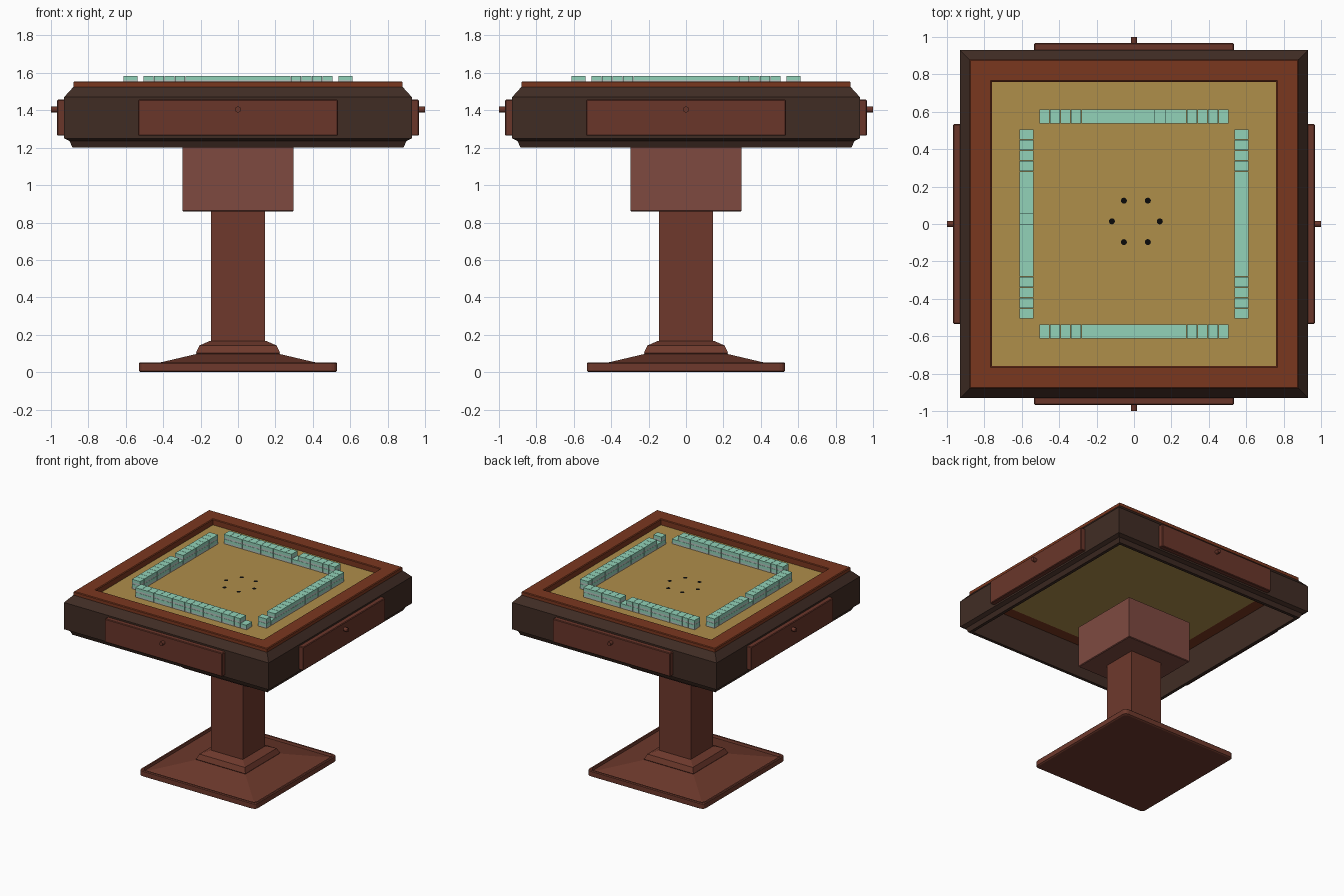
import bpy, bmesh, math
from mathutils import Matrix, Vector

if "Cube" in bpy.data.objects:
    bpy.data.objects.remove(bpy.data.objects["Cube"])


def mat(name, hexcol):
    m = bpy.data.materials.new(name)
    rgb = [int(hexcol[i:i + 2], 16) / 255 for i in (0, 2, 4)]
    m.diffuse_color = [((c + 0.055) / 1.055) ** 2.4 if c > 0.04 else c / 12.92 for c in rgb] + [1]
    m.use_nodes = True
    m.node_tree.nodes["Principled BSDF"].inputs["Base Color"].default_value = m.diffuse_color
    return m


DARK = mat("dark_wood", "402C24")
TRIM = mat("trim_wood", "7A371F")
DRAWER = mat("drawer_wood", "6A362A")
COLUMN = mat("column_wood", "6E392C")
BLOCK = mat("light_wood", "7E4A40")
FELT = mat("felt", "AF8E4A")
GREEN = mat("tile_green", "92D2B8")
PALE = mat("tile_pale", "B4C4BE")
BLACK = mat("black", "0A0A0A")


def finish(name, bm, *mats):
    bmesh.ops.recalc_face_normals(bm, faces=bm.faces)
    me = bpy.data.meshes.new(name)
    bm.to_mesh(me)
    bm.free()
    ob = bpy.data.objects.new(name, me)
    bpy.context.collection.objects.link(ob)
    for m in mats:
        me.materials.append(m)
    return ob


def square_loft(name, profile, m, closed=False, radius=0.0):
    """Skin square rings given as (half width, z); closed makes a frame, otherwise the ends are capped."""
    bm = bmesh.new()
    rings = []
    for h, z in profile:
        ring = []
        for k in range(4):
            for j in range(4 if radius else 1):
                a = math.radians(k * 90 + (j * 30 if radius else 45))
                s = [(1, 1), (-1, 1), (-1, -1), (1, -1)][k]
                ring.append(bm.verts.new((s[0] * (h - radius) + radius * math.cos(a),
                                          s[1] * (h - radius) + radius * math.sin(a), z)))
        rings.append(ring)
    n = len(rings[0])
    pairs = list(zip(rings, rings[1:])) + ([(rings[-1], rings[0])] if closed else [])
    for a, b in pairs:
        for i in range(n):
            bm.faces.new((a[i], a[(i + 1) % n], b[(i + 1) % n], b[i]))
    if not closed:
        bm.faces.new(rings[0])
        bm.faces.new(rings[-1])
    return finish(name, bm, m)


def add_box(bm, x0, x1, y0, y1, z0, z1, rot=Matrix(), index=0):
    size = Vector((x1 - x0, y1 - y0, z1 - z0))
    mid = Vector((x0 + x1, y0 + y1, z0 + z1)) / 2
    r = bmesh.ops.create_cube(bm, size=1, matrix=rot @ Matrix.Translation(mid) @ Matrix.Diagonal(size).to_4x4())
    for f in {f for v in r["verts"] for f in v.link_faces}:
        f.material_index = index


# Pedestal: rimmed foot, stepped collar, column and block
square_loft("foot_plate", [(0.52, 0), (0.53, 0.006), (0.53, 0.046), (0.524, 0.052),
                           (0.512, 0.052), (0.508, 0.032)], COLUMN, radius=0.03)
square_loft("foot_slope", [(0.508, 0.03), (0.222, 0.097), (0.225, 0.102), (0.207, 0.142),
                           (0.2, 0.145), (0.15, 0.167)], COLUMN)
square_loft("column", [(0.145, 0.1), (0.145, 1.3)], COLUMN)
square_loft("column_block", [(0.293, 0.858), (0.298, 0.863), (0.298, 1.2)], BLOCK)

# Table top: hollow dark body, raised trim, felt panel
square_loft("table_body", [(0.86, 1.2), (0.885, 1.2), (0.90, 1.235), (0.93, 1.25), (0.93, 1.47),
                           (0.88, 1.525), (0.86, 1.525)], DARK, closed=True)
square_loft("top_trim", [(0.86, 1.47), (0.88, 1.525), (0.88, 1.55), (0.874, 1.555), (0.766, 1.555),
                         (0.76, 1.55), (0.76, 1.47)], TRIM, closed=True)
square_loft("felt_panel", [(0.76, 1.465), (0.76, 1.507)], FELT)

# Drop holes in the middle of the felt
bm = bmesh.new()
for k in range(6):
    a = math.radians(60 * k)
    bmesh.ops.create_circle(bm, cap_ends=True, segments=16, radius=0.016, matrix=Matrix.Translation(
        (0.01 + 0.128 * math.cos(a), 0.014 + 0.128 * math.sin(a), 1.509)))
holes = finish("centre_holes", bm, BLACK)

# Four sides: drawer, knob and a two-layer wall of tiles
STEP, MISSING = 1.012 / 18, (17, 11, 6, 1)
for k, side in enumerate(("front", "right", "back", "left")):
    rot = Matrix.Rotation(math.radians(90 * k), 4, "Z")
    bm = bmesh.new()
    add_box(bm, -0.534, 0.534, -0.968, -0.92, 1.264, 1.457, rot)
    bmesh.ops.bevel(bm, geom=bm.edges[:], offset=0.005, segments=1, affect="EDGES")
    finish(side + "_drawer", bm, DRAWER)

    bm = bmesh.new()
    bmesh.ops.create_cone(bm, cap_ends=True, segments=12, radius1=0.016, radius2=0.016, depth=0.04,
                          matrix=rot @ Matrix.Translation((0, -0.98, 1.404)) @ Matrix.Rotation(math.pi / 2, 4, "X"))
    finish(side + "_knob", bm, DRAWER)

    # gap in the upper layer, placed along the wall in world directions
    gap = {"front": 17, "right": 1, "back": 6, "left": 8}[side]
    bm = bmesh.new()
    for i in range(18):
        x = -0.506 + i * STEP
        for layer in range(2):
            if layer == 1 and i == gap:
                continue
            z = 1.507 + layer * 0.039
            add_box(bm, x + 0.001, x + STEP - 0.001, -0.612, -0.537, z, z + 0.015, rot, 1)
            add_box(bm, x + 0.001, x + STEP - 0.001, -0.612, -0.537, z + 0.015, z + 0.038, rot, 0)
    finish(side + "_tile_wall", bm, GREEN, PALE)
